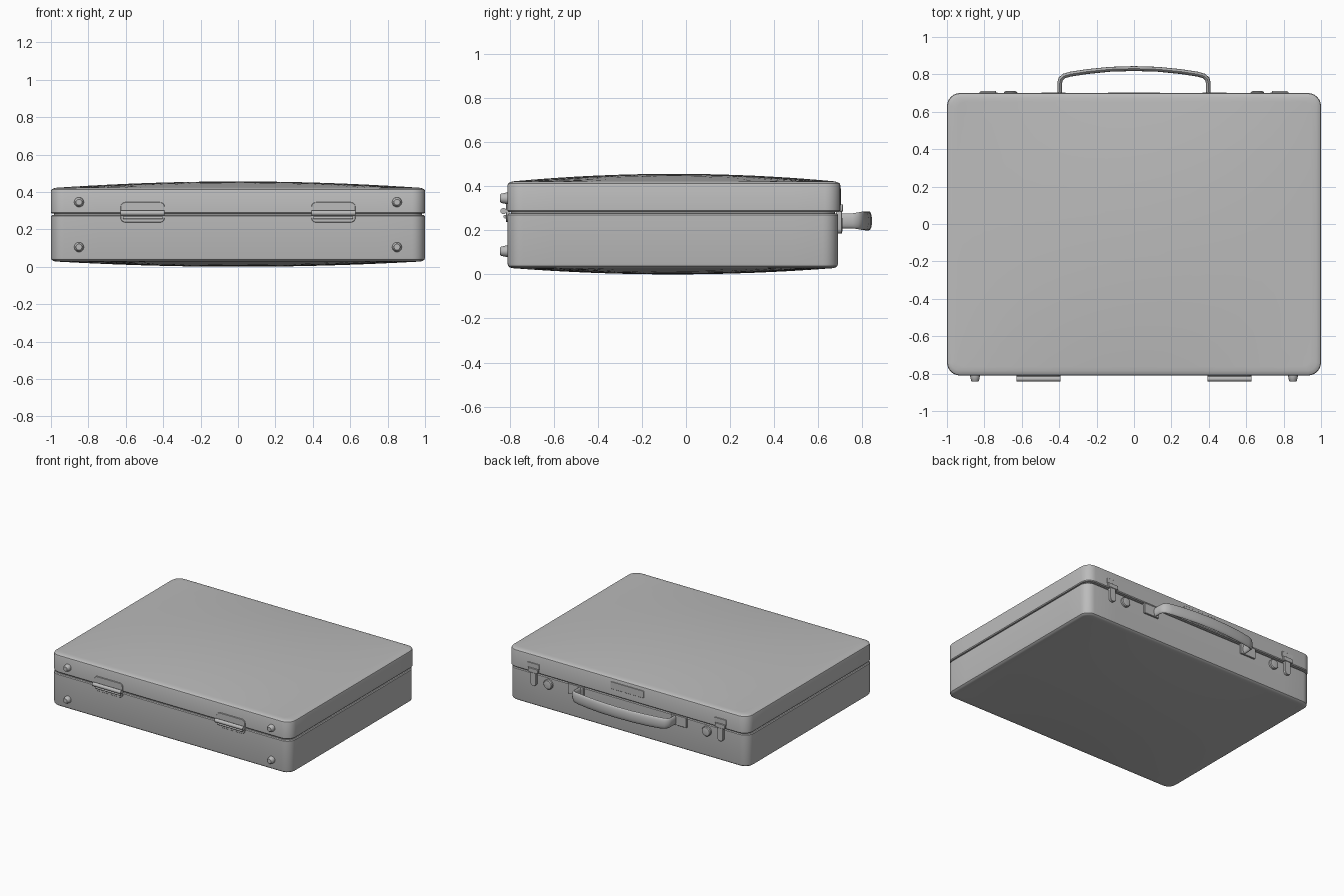
import bpy, bmesh, math
from mathutils import Matrix, Vector

if "Cube" in bpy.data.objects:
    bpy.data.objects.remove(bpy.data.objects["Cube"])

grey = bpy.data.materials.new("light_grey")
grey.diffuse_color = (0.5, 0.5, 0.5, 1)
grey.use_nodes = True
grey.node_tree.nodes["Principled BSDF"].inputs["Base Color"].default_value = grey.diffuse_color


def finish(bm, name, angle=35):
    bmesh.ops.recalc_face_normals(bm, faces=bm.faces)
    mesh = bpy.data.meshes.new(name)
    bm.to_mesh(mesh)
    bm.free()
    mesh.materials.append(grey)
    ob = bpy.data.objects.new(name, mesh)
    bpy.context.collection.objects.link(ob)
    bpy.ops.object.select_all(action='DESELECT')
    ob.select_set(True)
    bpy.context.view_layer.objects.active = ob
    bpy.ops.object.shade_smooth_by_angle(angle=math.radians(angle))
    return ob


def rounded(x0, x1, y0, y1, r, seg=6, per_side=10):
    """Rounded rectangle outline with subdivided straight sides."""
    corners = []
    for k, (cx, cy) in enumerate([(x1 - r, y1 - r), (x0 + r, y1 - r),
                                  (x0 + r, y0 + r), (x1 - r, y0 + r)]):
        corners.append([Vector((cx + r * math.cos((k + i / seg) * math.pi / 2),
                                cy + r * math.sin((k + i / seg) * math.pi / 2)))
                        for i in range(seg + 1)])
    pts = []
    for k in range(4):
        pts += corners[k]
        a, b = corners[k][-1], corners[(k + 1) % 4][0]
        pts += [a.lerp(b, i / per_side) for i in range(1, per_side)]
    return pts


def loft(bm, rings):
    loops = [[bm.verts.new(p) for p in ring] for ring in rings]
    n = len(loops[0])
    for a, b in zip(loops, loops[1:]):
        for i in range(n):
            bm.faces.new((a[i], a[(i + 1) % n], b[(i + 1) % n], b[i]))
    bm.faces.new(loops[0])
    bm.faces.new(loops[-1])


def shell(name, back, steps, rise):
    """Half case: rim rings (inset, z), then a shallow domed panel."""
    y0, y1 = -0.81, back
    rings = []
    for inset, z in steps:
        rings.append([(p.x, p.y, z) for p in rounded(
            -1 + inset, 1 - inset, y0 + inset, y1 - inset, 0.07 - inset)])
    inset, z = steps[-1]
    cy, hx, hy = (y0 + y1) / 2, 1 - inset, (y1 - y0) / 2 - inset
    rim = rings[-1]
    for s in [0.97, 0.9, 0.8, 0.7, 0.6, 0.5, 0.4, 0.3, 0.2, 0.1]:
        ring = []
        for x, y, _ in rim:
            u, v = x / hx * s, (y - cy) / hy * s
            ring.append((u * hx, cy + v * hy, z + rise * (1 - u * u) * (1 - v * v)))
        rings.append(ring)
    bm = bmesh.new()
    loft(bm, rings)
    return finish(bm, name)


# case halves and the recessed seam between them
shell("base_shell", 0.69, [(0.005, 0.276), (0, 0.27), (0, 0.05), (0.003, 0.038),
                           (0.012, 0.031), (0.025, 0.028)], -0.028)
shell("lid_shell", 0.70, [(0.005, 0.284), (0, 0.29), (0, 0.405), (0.003, 0.413),
                          (0.012, 0.418), (0.025, 0.422)], 0.034)
bm = bmesh.new()
loft(bm, [[(p.x, p.y, z) for p in rounded(-0.985, 0.985, -0.795, 0.675, 0.06)]
          for z in (0.26, 0.30)])
finish(bm, "seam_strip")


def plate(name, x0, x1, z0, z1, y0, y1, r, soft=0.002):
    """Rounded plate standing upright, y1 is its outer face."""
    d = soft if y1 > y0 else -soft
    bm = bmesh.new()
    loft(bm, [[(p.x, y, p.y) for p in rounded(x0 + i, x1 - i, z0 + i, z1 - i, r - i, 4, 1)]
              for y, i in ((y0, 0), (y1 - d, 0), (y1, soft))])
    return finish(bm, name)


def turned(name, x, z, profile):
    """Round part along y from (y, radius) pairs."""
    bm = bmesh.new()
    n = 20
    loft(bm, [[(x + r * math.cos(i * math.tau / n), y, z + r * math.sin(i * math.tau / n))
               for i in range(n)] for y, r in profile])
    return finish(bm, name)


def barrel(name, x0, x1, y, z, r):
    bm = bmesh.new()
    bmesh.ops.create_cone(bm, cap_ends=True, segments=14, radius1=r, radius2=r, depth=x1 - x0,
                          matrix=Matrix.Translation(((x0 + x1) / 2, y, z))
                          @ Matrix.Rotation(math.pi / 2, 4, 'Y'))
    return finish(bm, name)


for s, side in ((-1, "left"), (1, "right")):
    # feet on the standing edge
    for z, level in ((0.105, "lower"), (0.345, "upper")):
        turned(f"{level}_foot_{side}", s * 0.85, z,
               [(-0.80, 0.026), (-0.815, 0.026), (-0.838, 0.021), (-0.843, 0.016)])
    # hinge: two leaves, barrel and side knuckle
    c = s * 0.51
    plate(f"hinge_leaf_{side}", c - 0.118, c + 0.118, 0.237, 0.345, -0.80, -0.816, 0.025)
    barrel(f"hinge_barrel_{side}", c - 0.118, c + 0.118, -0.828, 0.287, 0.014)
    barrel(f"hinge_rib_{side}", c - 0.105, c + 0.105, -0.82, 0.262, 0.008)
    # latch: keeper on the lid, cross bar and hanging tongue
    c = s * 0.78
    plate(f"latch_keeper_{side}", c - 0.05, c + 0.05, 0.315, 0.355, 0.69, 0.704, 0.006)
    plate(f"latch_bar_{side}", c - 0.042, c + 0.042, 0.285, 0.318, 0.68, 0.712, 0.008)
    plate(f"latch_tongue_{side}", c - 0.024, c + 0.024, 0.185, 0.30, 0.68, 0.708, 0.022)
    # round lock button
    turned(f"lock_button_{side}", s * 0.66, 0.225,
           [(0.68, 0.036), (0.703, 0.036), (0.709, 0.031), (0.711, 0.02)])
    # handle mount
    c = s * 0.43
    plate(f"handle_mount_{side}", c - 0.065, c + 0.065, 0.205, 0.282, 0.68, 0.702, 0.006)

# small plate on the lid above the handle
plate("lid_plate", -0.14, 0.14, 0.335, 0.39, 0.69, 0.703, 0.005)

# handle: flattened section swept along a bowed path (x, y, half height)
half = [(0.397, 0.69, 0.034), (0.397, 0.755, 0.034), (0.392, 0.775, 0.037),
        (0.375, 0.791, 0.04), (0.34, 0.801, 0.042), (0.25, 0.815, 0.043), (0.13, 0.827, 0.043)]
path = half + [(0, 0.831, 0.043)] + [(-x, y, h) for x, y, h in reversed(half)]
rings = []
for i, (x, y, h) in enumerate(path):
    a, b = path[max(i - 1, 0)], path[min(i + 1, len(path) - 1)]
    t = Vector((b[0] - a[0], b[1] - a[1])).normalized()
    ring = []
    for k in range(16):
        ang = k * math.tau / 16
        w = 0.013 * math.cos(ang)
        ring.append((x - t.y * w, y + t.x * w, 0.243 + h * math.sin(ang)))
    rings.append(ring)
bm = bmesh.new()
loft(bm, rings)
finish(bm, "handle", 50)
